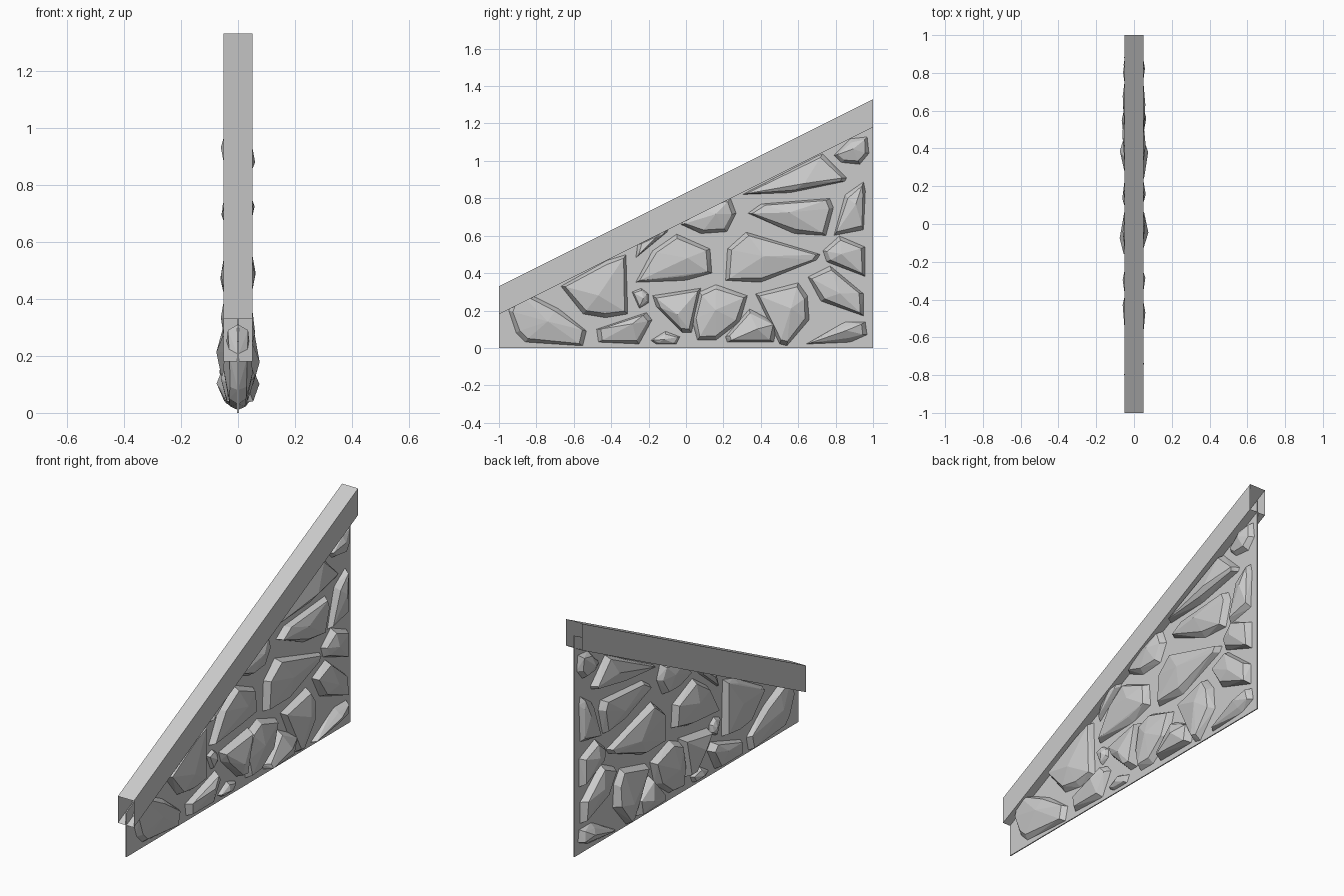
import bpy
import bmesh
import random
from mathutils import Vector

random.seed(4)

default_cube = bpy.data.objects.get("Cube")
if default_cube:
    bpy.data.objects.remove(default_cube)

# One plain grey for everything
grey = bpy.data.materials.new("stone_grey")
grey.use_nodes = True
grey.diffuse_color = (0.6, 0.6, 0.6, 1)
grey.node_tree.nodes["Principled BSDF"].inputs["Base Color"].default_value = grey.diffuse_color


def finish(name, bm):
    """Turn a bmesh into a flat-shaded grey object."""
    bmesh.ops.recalc_face_normals(bm, faces=bm.faces)
    mesh = bpy.data.meshes.new(name)
    bm.to_mesh(mesh)
    bm.free()
    mesh.materials.append(grey)
    bpy.context.collection.objects.link(bpy.data.objects.new(name, mesh))


def prism(name, profile, half_width, sides=True):
    """Extrude a (y, z) profile across x."""
    bm = bmesh.new()
    face = bm.faces.new([bm.verts.new((-half_width, y, z)) for y, z in profile])
    result = bmesh.ops.extrude_face_region(bm, geom=[face], use_keep_orig=True)
    moved = [v for v in result["geom"] if isinstance(v, bmesh.types.BMVert)]
    bmesh.ops.translate(bm, verts=moved, vec=(2 * half_width, 0, 0))
    if not sides:
        # Leave the two upright ends open
        ends = [f for f in bm.faces if max(v.co.y for v in f.verts) - min(v.co.y for v in f.verts) < 0.01]
        bmesh.ops.delete(bm, geom=ends, context="FACES_ONLY")
    finish(name, bm)


def stone(name, height, *outline):
    """Faceted stone set through the panel, bulging on both sides."""
    points = [Vector((0, y, z)) for y, z in outline]
    centre = sum(points, Vector()) / len(points)
    size = max((p - centre).length for p in points)
    bm = bmesh.new()
    for p in points:
        bm.verts.new(p)
    for side in (-1, 1):
        # Bevelled shoulder ring
        for p in points:
            inset = min(0.025, size * 0.2)
            q = p + (centre - p).normalized() * inset
            q.x = side * height * random.uniform(0.52, 0.72)
            bm.verts.new(q)
        # Off-centre peak
        target = random.choice(points)
        peak = centre.lerp(target, random.uniform(0.1, 0.3))
        peak.x = side * height
        bm.verts.new(peak)
    hull = bmesh.ops.convex_hull(bm, input=bm.verts[:])
    loose = [v for v in hull["geom_interior"] if isinstance(v, bmesh.types.BMVert)]
    bmesh.ops.delete(bm, geom=loose, context="VERTS")
    finish(name, bm)


# Thin triangular infill panel
prism("infill_panel", [(-1, 0), (1, 0), (1, 1.25), (-1, 0.25)], 0.003)

# Sloping hollow rail, open at both ends
prism("sloping_rail", [(-1, 0.18), (1, 1.18), (1, 1.33), (-1, 0.33)], 0.05, sides=False)

# Stones along the bottom
stone("front_corner_stone", 0.052, (-.95, .2), (-.91, .08), (-.86, .03), (-.55, .01),
      (-.53, .09), (-.68, .21), (-.8, .27), (-.9, .31))
stone("low_wedge_stone", 0.06, (-.48, .1), (-.47, .03), (-.25, .02),
      (-.18, .15), (-.21, .19), (-.29, .15))
stone("bottom_pebble", 0.035, (-.19, .04), (-.16, .02), (-.05, .02), (-.03, .06), (-.11, .09))
stone("low_round_stone", 0.062, (.03, .15), (.07, .3), (.16, .34), (.33, .28),
      (.29, .14), (.16, .04), (.06, .04))
stone("low_peak_stone", 0.075, (.21, .06), (.34, .21), (.49, .13), (.47, .03), (.22, .03))
stone("low_tall_stone", 0.065, (.37, .29), (.6, .35), (.65, .28), (.66, .15),
      (.54, .01), (.5, .02))
stone("back_corner_stone", 0.052, (.64, .02), (.85, .14), (.96, .14), (.97, .07), (.88, .03))

# Stones in the middle
stone("front_rail_stone", 0.06, (-.67, .33), (-.55, .18), (-.43, .16), (-.31, .18),
      (-.32, .5), (-.42, .47))
stone("middle_pebble", 0.035, (-.29, .3), (-.25, .21), (-.2, .24), (-.2, .29), (-.24, .32))
stone("pointed_stone", 0.076, (-.18, .28), (-.16, .22), (-.02, .08), (.03, .08), (.08, .32))
stone("middle_domed_stone", 0.06, (-.27, .35), (-.18, .52), (-.05, .61), (.13, .53),
      (.14, .4), (0, .36))
stone("long_middle_stone", 0.062, (.21, .36), (.22, .53), (.32, .62), (.72, .5),
      (.7, .47), (.4, .35))
stone("back_slanted_stone", 0.058, (.65, .38), (.77, .44), (.95, .29), (.95, .17), (.72, .25))
stone("back_middle_stone", 0.055, (.73, .52), (.82, .6), (.96, .54), (.96, .38), (.75, .46))

# Stones under the rail
stone("rail_sliver_stone", 0.045, (-.27, .48), (-.26, .55), (-.08, .66), (-.1, .62))
stone("rail_round_stone", 0.055, (-.03, .66), (.06, .76), (.24, .8), (.27, .72),
      (.22, .62), (.08, .61))
stone("upper_long_stone", 0.058, (.33, .72), (.4, .77), (.77, .8), (.79, .75),
      (.75, .6), (.58, .61))
stone("back_upright_stone", 0.05, (.79, .6), (.85, .82), (.95, .89), (.96, .84), (.95, .63))
stone("upper_slanted_stone", 0.06, (.3, .82), (.73, 1.04), (.86, .91), (.85, .89), (.56, .83))
stone("top_corner_stone", 0.05, (.79, 1.03), (.88, 1.12), (.97, 1.13), (.98, 1.04),
      (.93, .98), (.83, .99))
